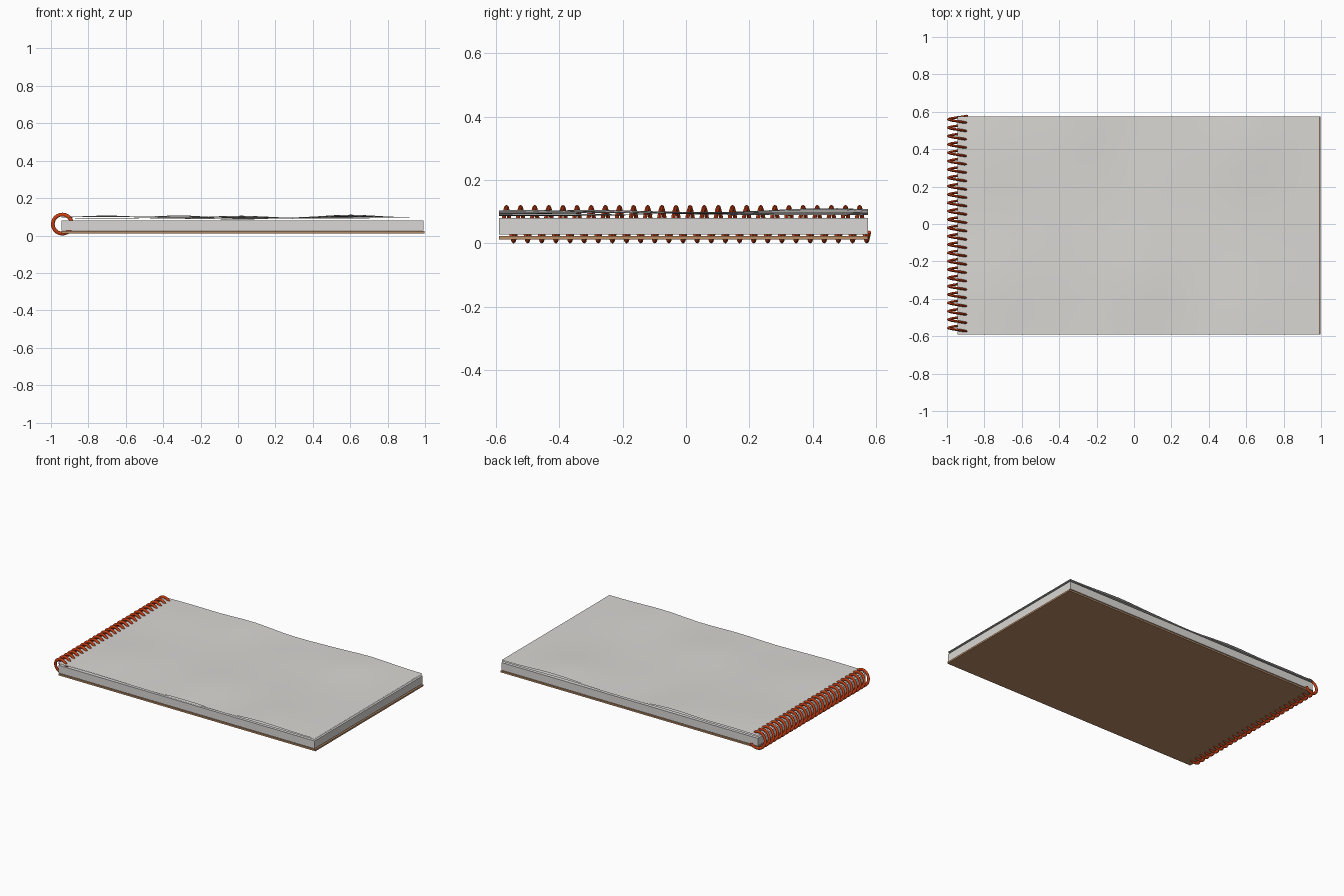
import bpy, math

if "Cube" in bpy.data.objects:
    bpy.data.objects.remove(bpy.data.objects["Cube"])

def material(name, rgb):
    m = bpy.data.materials.new(name)
    m.diffuse_color = (*rgb, 1)
    m.use_nodes = True
    m.node_tree.nodes["Principled BSDF"].inputs["Base Color"].default_value = m.diffuse_color
    return m

PAPER = material("paper grey", (0.70, 0.685, 0.66))
BOARD = material("cardboard brown", (0.50, 0.27, 0.135))
WIRE = material("orange red wire", (0.60, 0.05, 0.007))

X0, X1, Y0, Y1 = -0.945, 0.992, -0.590, 0.575

def mesh_object(name, verts, faces, mat, angle):
    me = bpy.data.meshes.new(name)
    me.from_pydata(verts, [], faces)
    me.materials.append(mat)
    o = bpy.data.objects.new(name, me)
    bpy.context.collection.objects.link(o)
    bpy.ops.object.select_all(action='DESELECT')
    o.select_set(True)
    bpy.context.view_layer.objects.active = o
    bpy.ops.object.shade_smooth_by_angle(angle=math.radians(angle))
    return o

def box(name, x0, x1, y0, y1, z0, z1, mat):
    bpy.ops.mesh.primitive_cube_add(size=1, location=((x0 + x1) / 2, (y0 + y1) / 2, (z0 + z1) / 2))
    o = bpy.context.object
    o.name = name
    o.scale = (x1 - x0, y1 - y0, z1 - z0)
    bpy.ops.object.transform_apply(location=False, rotation=False, scale=True)
    o.data.materials.append(mat)

# Back board and main page block, with a narrow gap between
box("back_board", X0, 0.998, Y0, Y1, 0.012, 0.023, BOARD)
box("page_block", X0, X1, Y0, Y1, 0.028, 0.081, PAPER)

# Loose, gently rippled top sheets
def sheet(name, base, bumps, nx=20, ny=12):
    verts, faces = [], []
    for j in range(ny + 1):
        for i in range(nx + 1):
            x = X0 + (X1 - X0) * i / nx
            y = Y0 + (Y1 - Y0) * j / ny
            z = base + sum(h * math.exp(-((x - bx) / 0.19) ** 2 - ((y - by) / 0.25) ** 2)
                           for bx, by, h in bumps)
            verts.append((x, y, z))
    for j in range(ny):
        for i in range(nx):
            a = j * (nx + 1) + i
            faces.append((a, a + 1, a + nx + 2, a + nx + 1))
    mesh_object(name, verts, faces, PAPER, 35)

sheet("lower_loose_sheet", 0.090,
      [(-0.7, -0.45, 0.005), (0.0, -0.5, -0.004), (0.5, 0.4, 0.007), (-0.3, 0.4, 0.005)])
sheet("top_loose_sheet", 0.0965,
      [(-0.7, -0.3, 0.010), (-0.25, -0.55, -0.005), (0.0, -0.3, 0.010), (0.3, -0.55, -0.005),
       (0.58, -0.5, 0.010), (-0.3, 0.55, 0.011), (0.03, 0.55, -0.007), (0.6, 0.45, 0.015),
       (-0.75, 0.4, 0.008), (0.3, 0.1, -0.004)])

# Spiral wire binding: flattened section swept along a helix
PITCH, R, STEPS, SIDES = 0.0446, 0.051, 24, 8
RADIAL, AXIAL = 0.010, 0.0065
n = int(25.95 * STEPS) + 1
verts, faces = [], []
for k in range(n):
    a = 2 * math.pi * k / STEPS
    for s in range(SIDES):
        b = 2 * math.pi * s / SIDES
        r = R + RADIAL * math.cos(b)
        verts.append((-0.939 + r * math.cos(a),
                      -0.578 + PITCH * k / STEPS + AXIAL * math.sin(b),
                      0.061 + r * math.sin(a)))
for k in range(n - 1):
    for s in range(SIDES):
        p, q = k * SIDES + s, k * SIDES + (s + 1) % SIDES
        faces.append((p, p + SIDES, q + SIDES, q))
faces.append(tuple(range(SIDES)))
faces.append(tuple(reversed(range((n - 1) * SIDES, n * SIDES))))
wire = mesh_object("spiral_wire", verts, faces, WIRE, 60)

# Consistent outward normals on the wire
bpy.ops.object.mode_set(mode='EDIT')
bpy.ops.mesh.select_all(action='SELECT')
bpy.ops.mesh.normals_make_consistent(inside=False)
bpy.ops.object.mode_set(mode='OBJECT')
